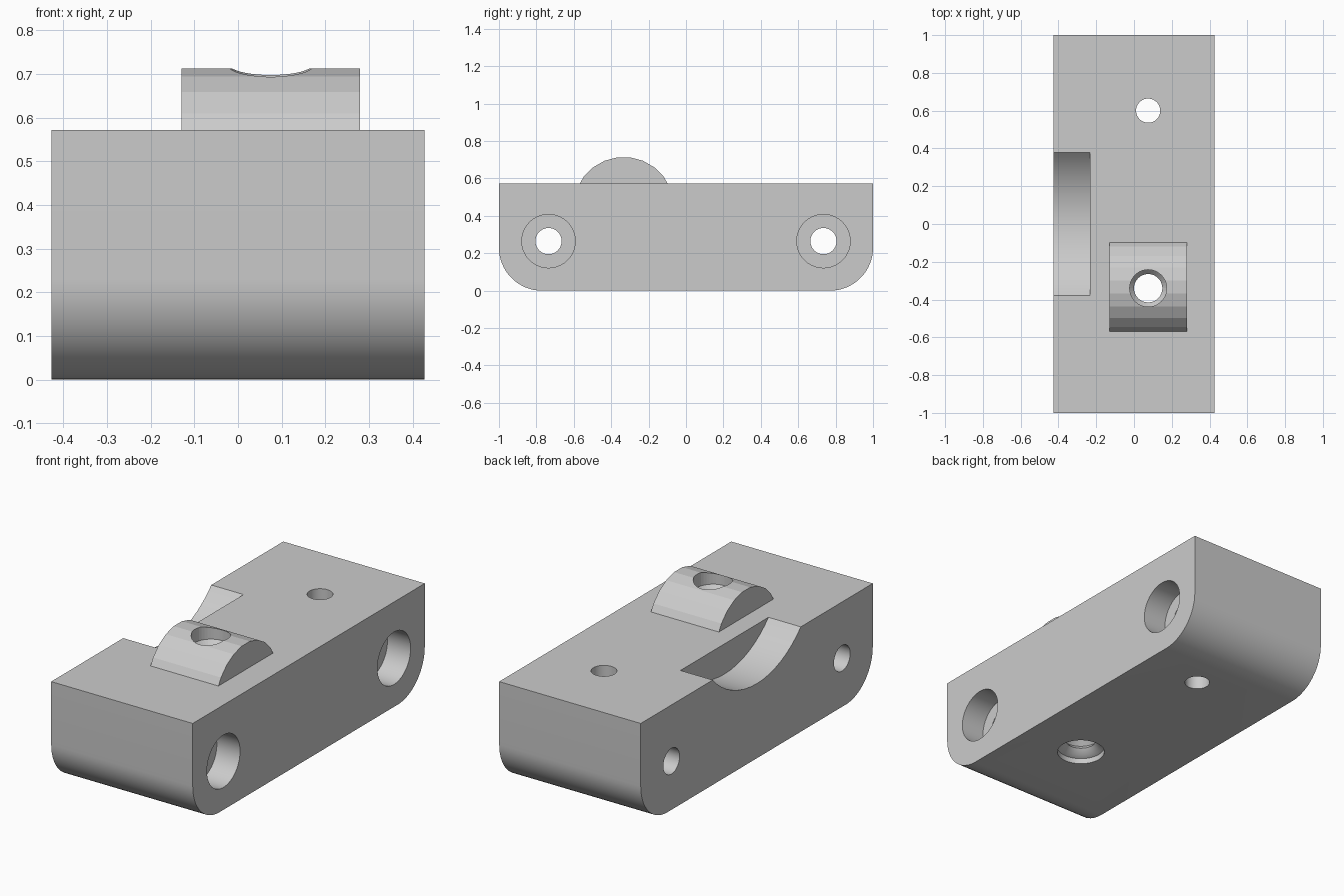
import bpy, bmesh, math
from mathutils import Matrix

if "Cube" in bpy.data.objects:
    bpy.data.objects.remove(bpy.data.objects["Cube"], do_unlink=True)

HALF_W, HEIGHT, CORNER = 0.427, 0.572, 0.23

grey = bpy.data.materials.new("plain grey")
grey.use_nodes = True
colour = (0.6, 0.6, 0.6, 1)
grey.diffuse_color = colour
grey.node_tree.nodes["Principled BSDF"].inputs["Base Color"].default_value = colour


def add_object(name, bm):
    bmesh.ops.recalc_face_normals(bm, faces=bm.faces)
    mesh = bpy.data.meshes.new(name)
    bm.to_mesh(mesh)
    bm.free()
    mesh.materials.append(grey)
    obj = bpy.data.objects.new(name, mesh)
    bpy.context.collection.objects.link(obj)
    return obj


def extrude_x(name, outline, x0, x1):
    """Extrude a (y, z) outline along x."""
    bm = bmesh.new()
    face = bm.faces.new([bm.verts.new((x0, y, z)) for y, z in outline])
    new = bmesh.ops.extrude_face_region(bm, geom=[face])["geom"]
    verts = [v for v in new if isinstance(v, bmesh.types.BMVert)]
    bmesh.ops.translate(bm, verts=verts, vec=(x1 - x0, 0, 0))
    return add_object(name, bm)


def lathe(name, profile, place, steps=40):
    """Solid of revolution from (radius, height) rings, capped at both ends."""
    bm = bmesh.new()
    rings = [[bm.verts.new((r * math.cos(math.tau * i / steps),
                            r * math.sin(math.tau * i / steps), h))
              for i in range(steps)] for r, h in profile]
    for low, high in zip(rings, rings[1:]):
        for i in range(steps):
            j = (i + 1) % steps
            bm.faces.new((low[i], low[j], high[j], high[i]))
    bm.faces.new(rings[0])
    bm.faces.new(rings[-1])
    bm.transform(place)
    return add_object(name, bm)


def arc(cy, cz, r, start, end, steps):
    angles = [math.radians(start + (end - start) * i / steps) for i in range(steps + 1)]
    return [(cy + r * math.cos(a), cz + r * math.sin(a)) for a in angles]


def cut(obj, cutters):
    for cutter in cutters:
        mod = obj.modifiers.new("cut", "BOOLEAN")
        mod.operation, mod.solver, mod.object = "DIFFERENCE", "EXACT", cutter
    bpy.context.view_layer.update()
    done = bpy.data.meshes.new_from_object(
        obj.evaluated_get(bpy.context.evaluated_depsgraph_get()))
    obj.modifiers.clear()
    obj.data = done


# Block with rounded lower ends
outline = ([(1, HEIGHT), (-1, HEIGHT)]
           + arc(-1 + CORNER, CORNER, CORNER, 180, 270, 16)
           + arc(1 - CORNER, CORNER, CORNER, 270, 360, 16))
block = extrude_x("mounting_block", outline, -HALF_W, HALF_W)

# Faceted locating ridge on top
ridge = extrude_x("locating_ridge", arc(-0.333, 0.446, 0.269, 22.5, 157.5, 9), -0.13, 0.28)

# Curved side recess
recess = extrude_x("recess_cutter", arc(0, 0.927, 0.52, 0, 354, 59), -0.6, -0.232)

# Side bolt holes with counterbores
sideways = Matrix.Rotation(math.pi / 2, 4, "Y")
bolt_profile = [(0.07, -0.6), (0.07, HALF_W - 0.14), (0.143, HALF_W - 0.14), (0.143, 0.6)]
bolts = [lathe("bolt_cutter", bolt_profile, Matrix.Translation((0, y, 0.265)) @ sideways)
         for y in (-0.735, 0.735)]

# Small vertical pin hole
pin = lathe("pin_cutter", [(0.064, -0.2), (0.064, 0.9)], Matrix.Translation((0.075, 0.6, 0)))

# Threaded vertical hole with a wider entry below
thread = [(0.122, -0.2), (0.122, 0.03)]
thread += [(0.075 if i % 2 else 0.098, 0.04 + 0.025 * i) for i in range(25)]
thread += [(0.098, 0.9)]
screw = lathe("screw_cutter", thread, Matrix.Translation((0.075, -0.34, 0)))

cut(block, [recess, pin, screw] + bolts)
cut(ridge, [screw])
for cutter in [recess, pin, screw] + bolts:
    bpy.data.objects.remove(cutter, do_unlink=True)

# Smooth curved walls, keep edges and ridge facets crisp
bpy.ops.object.select_all(action="DESELECT")
block.select_set(True)
bpy.context.view_layer.objects.active = block
bpy.ops.object.shade_smooth_by_angle(angle=math.radians(25))
